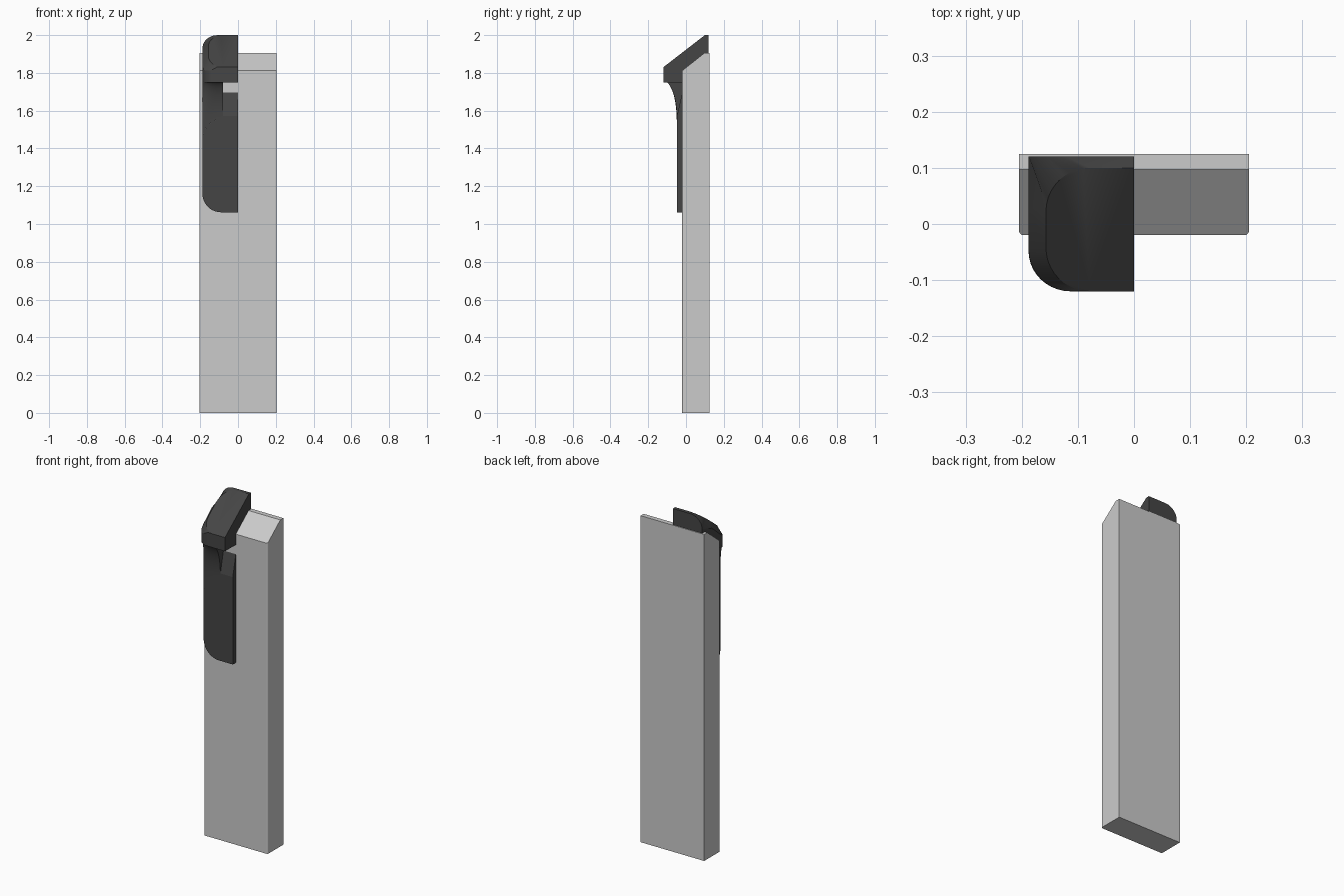
import bpy, bmesh
from math import sin, cos, pi

if "Cube" in bpy.data.objects:
    bpy.data.objects.remove(bpy.data.objects["Cube"])

dark = bpy.data.materials.new("dark_plastic")
dark.diffuse_color = (0.06, 0.06, 0.06, 1)
dark.use_nodes = True
dark.node_tree.nodes["Principled BSDF"].inputs["Base Color"].default_value = dark.diffuse_color


def make(name, verts, faces, mat=None, smooth=True):
    me = bpy.data.meshes.new(name)
    me.from_pydata(verts, [], faces)
    bm = bmesh.new()
    bm.from_mesh(me)
    bmesh.ops.recalc_face_normals(bm, faces=bm.faces)
    bm.to_mesh(me)
    bm.free()
    ob = bpy.data.objects.new(name, me)
    bpy.context.collection.objects.link(ob)
    if mat:
        me.materials.append(mat)
    if smooth:
        bpy.ops.object.select_all(action='DESELECT')
        ob.select_set(True)
        bpy.context.view_layer.objects.active = ob
        bpy.ops.object.shade_smooth_by_angle(angle=0.5)
    return ob


def loft(name, loops, mat=None, smooth=True):
    # closed loops of equal length, bridged and capped
    n = len(loops[0])
    faces = [[k * n + i, k * n + (i + 1) % n, (k + 1) * n + (i + 1) % n, (k + 1) * n + i]
             for k in range(len(loops) - 1) for i in range(n)]
    faces += [list(range(n)), list(range((len(loops) - 1) * n, len(loops) * n))]
    return make(name, [p for l in loops for p in l], faces, mat, smooth)


# Post: slab with a sloped top, front vertical edges slightly rounded
side = [(-.02, 0), (.125, 0), (.125, 1.905), (.097, 1.905), (-.02, 1.812)]
post = loft("post", [[(x, y, z) for y, z in side] for x in (-.205, .205)], smooth=False)
bm = bmesh.new()
bm.from_mesh(post.data)
edges = [e for e in bm.edges if all(abs(v.co.y + .02) < 1e-4 for v in e.verts)
         and abs(e.verts[0].co.z - e.verts[1].co.z) > 1]
bmesh.ops.bevel(bm, geom=edges, offset=.008, segments=3, profile=.5, affect='EDGES')
bm.to_mesh(post.data)
bm.free()

# Head: sloped rounded panel flaring to a wider rim, then straight walls
N = 10
quarter = [i / N * pi / 2 for i in range(N + 1)]


def slope(y):
    return 2.0 + (y - .1) * .17 / .22


top = [(0, -.12)]
top += [(-.079 - .078 * sin(a), -.042 - .078 * cos(a)) for a in quarter]
top += [(-.079 - .078 * cos(a), .022 + .078 * sin(a)) for a in quarter]
top += [(0, .1)]
top = [(x, y, slope(y)) for x, y in top]
rim = [(0, -.12, slope(-.12))]
for a in quarter:
    y = -.045 - .075 * cos(a)
    rim.append((-.113 - .075 * sin(a), y, slope(y) - .05 * sin(a)))
rim.append((-.188, .03, slope(.03) - .045))
rim += [(-.108 - .08 * cos(a), .12, 1.93 + .07 * sin(a)) for a in quarter[:-1]]
rim += [(-.108, .12, 2.0)]
rim = rim[:N + 3] + rim[N + 4:] if len(rim) > len(top) else rim
rim += [(0, .12, 2.0)]
rim = rim[:len(top) - 1] + [(0, .12, 2.0)]
base = [(x, y, 1.75) for x, y, z in rim]
loft("head", [top, rim, base], dark)

# Neck: concave fillet blending the rounded head front into the plate
cols = [-.113 - .075 * sin(a) for a in reversed(quarter)] + [-.08]
rows = 12
verts, faces = [], []
for x in cols:
    s = min(1, (-.113 - x) / .075) if x < -.113 else 0
    c = (1 - s * s) ** .5
    y_top = -.048 - .072 * c
    z_low = 1.45 + .11 * (1 - ((-.07 - x) / .118) ** 2) ** .5
    for j in range(rows + 1):
        a = j / rows * pi / 2
        verts.append((x, y_top + (-.048 - y_top) * sin(a),
                      z_low + (1.757 - z_low) * cos(a) if j < rows else z_low))
    verts += [(x, 0, z_low), (x, 0, 1.757)]
m = rows + 3
for k in range(len(cols) - 1):
    faces += [[k * m + j, k * m + (j + 1) % m, (k + 1) * m + (j + 1) % m, (k + 1) * m + j]
              for j in range(m)]
faces += [list(range(m)), list(range((len(cols) - 1) * m, len(cols) * m))]
make("neck", verts, faces, dark)

# Plate: rounded lower corner and rounded upper shoulder under the neck
outline = [(0, 1.062)]
outline += [(-.09 - .098 * sin(a), 1.16 - .098 * cos(a)) for a in quarter]
outline += [(-.07 - .118 * cos(a), 1.45 + .11 * sin(a)) for a in quarter]
outline += [(0, 1.572)]
loft("plate", [[(x, y, z) for x, z in outline] for y in (-.048, 0)], dark)

# Slot ramp: slanted floor of the slot between plate and head
ramp = [(-.048, 1.55), (-.048, 1.572), (-.02, 1.695), (0, 1.695), (0, 1.55)]
loft("slot_ramp", [[(x, y, z) for y, z in ramp] for x in (-.082, 0)], dark, False)
